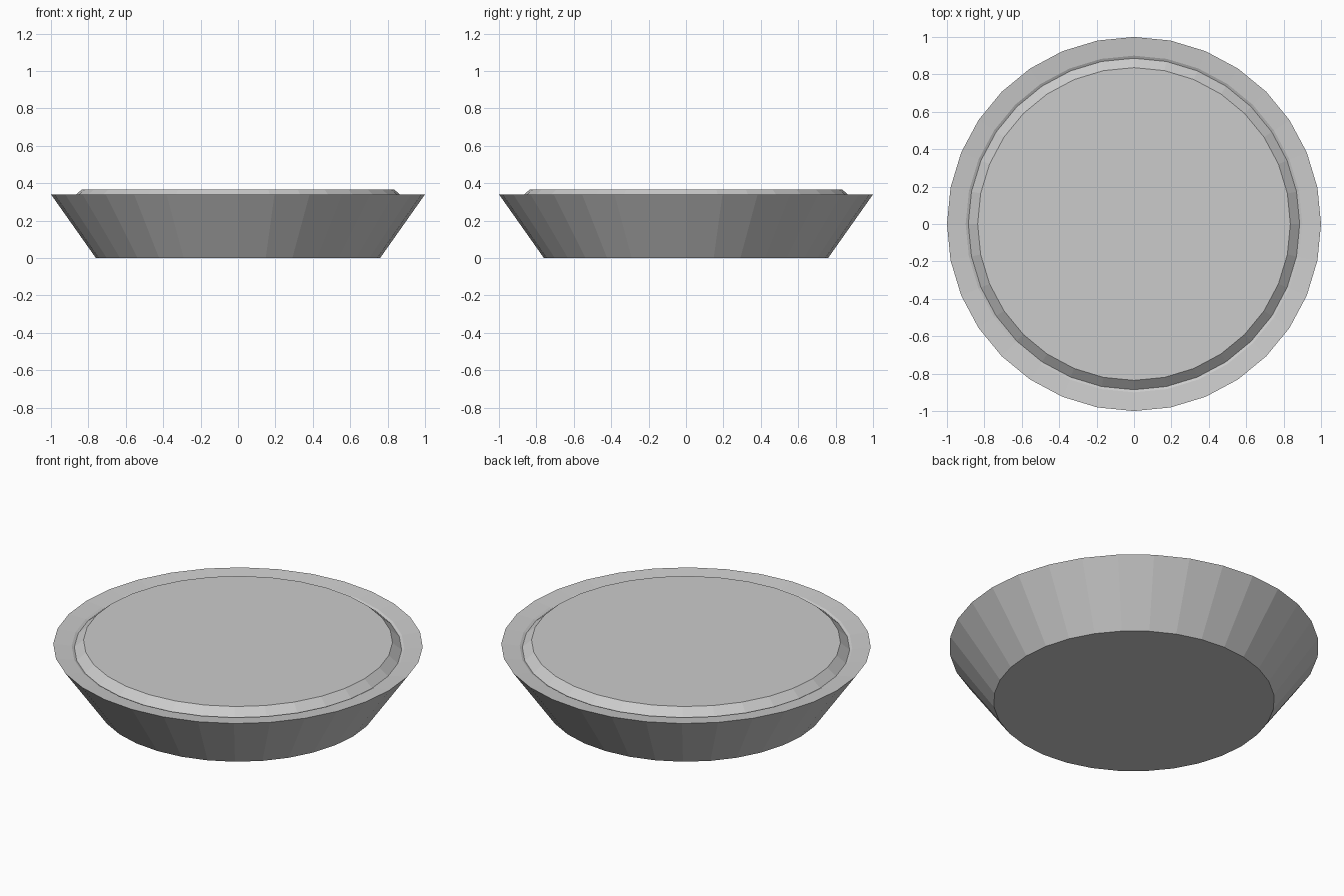
import bpy
import bmesh
from math import cos, sin, tau

SIDES = 32

cube = bpy.data.objects.get("Cube")
if cube:
    bpy.data.objects.remove(cube)


def make_material(name, colour):
    mat = bpy.data.materials.new(name)
    mat.use_nodes = True
    mat.diffuse_color = colour
    mat.node_tree.nodes["Principled BSDF"].inputs["Base Color"].default_value = colour
    return mat


def lathe(name, profile, mat, cap_start=False, cap_end=False):
    """Turn a (radius, height) profile, listed from bottom outwards to the top."""
    bm = bmesh.new()
    rings = [[bm.verts.new((r * cos(tau * i / SIDES), r * sin(tau * i / SIDES), z))
              for i in range(SIDES)] for r, z in profile]
    for low, high in zip(rings, rings[1:]):
        for i in range(SIDES):
            j = (i + 1) % SIDES
            bm.faces.new((low[i], low[j], high[j], high[i]))
    if cap_start:
        bm.faces.new(rings[0][::-1])
    if cap_end:
        bm.faces.new(rings[-1])
    mesh = bpy.data.meshes.new(name)
    bm.to_mesh(mesh)
    bm.free()
    mesh.materials.append(mat)
    obj = bpy.data.objects.new(name, mesh)
    bpy.context.collection.objects.link(obj)
    return obj


grey = make_material("plain grey", (0.6, 0.6, 0.6, 1))

# Flared dish with a rim that dips gently inwards
lathe("dish", [(0.76, 0), (1, 0.34), (0.9, 0.329), (0.886, 0.322)], grey, cap_start=True)

# Flat filling with a bevelled edge
lathe("filling", [(0.886, 0.322), (0.836, 0.365)], grey, cap_end=True)
